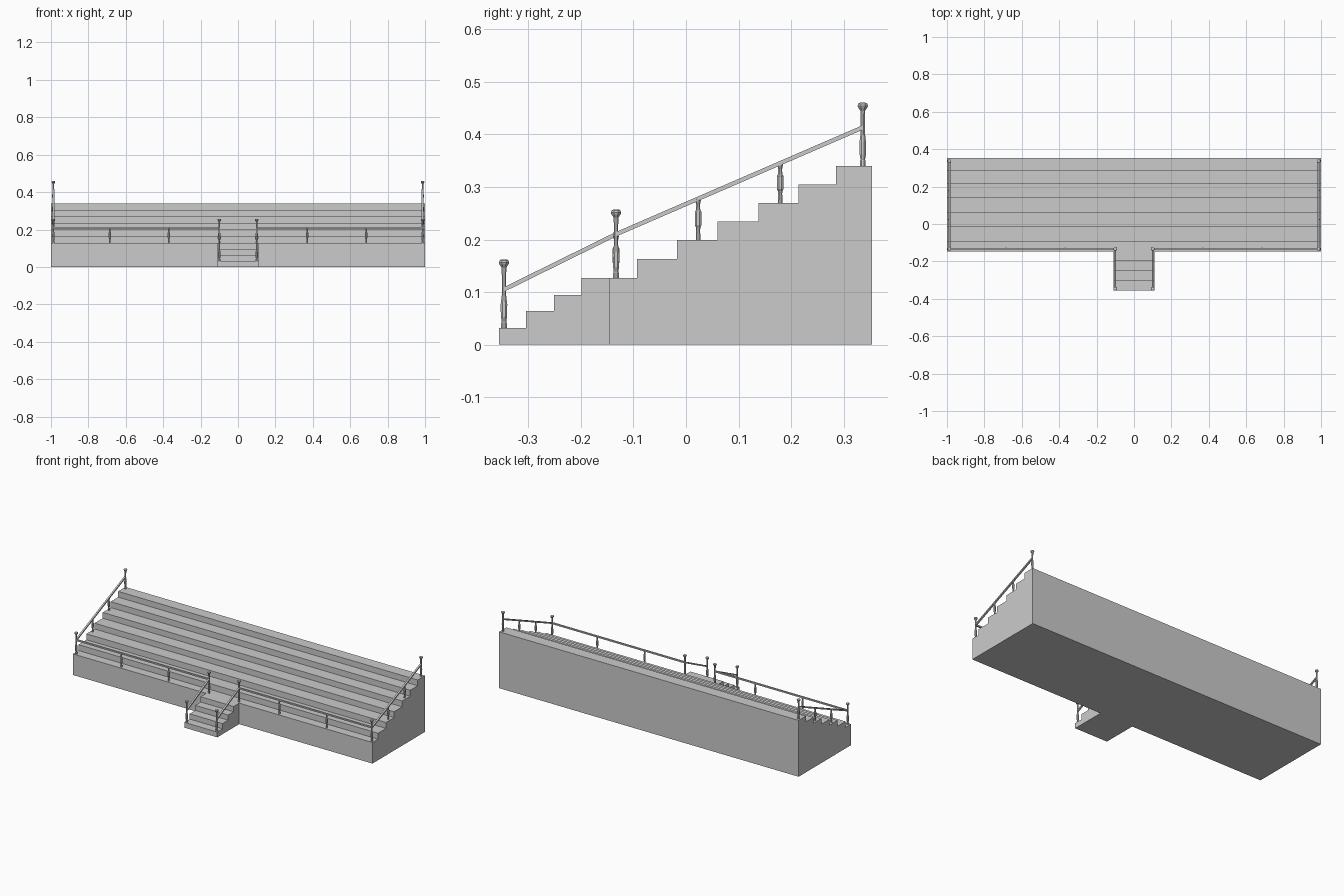
import bpy, bmesh, math
from mathutils import Vector

if "Cube" in bpy.data.objects:
    bpy.data.objects.remove(bpy.data.objects["Cube"])


def finish(name, bm):
    bmesh.ops.recalc_face_normals(bm, faces=bm.faces)
    me = bpy.data.meshes.new(name)
    bm.to_mesh(me)
    bm.free()
    ob = bpy.data.objects.new(name, me)
    bpy.context.collection.objects.link(ob)
    return ob


def extrude_profile(name, pts, half):
    # closed (y, z) outline swept along x
    bm = bmesh.new()
    face = bm.faces.new([bm.verts.new((-half, y, z)) for y, z in pts])
    geo = bmesh.ops.extrude_face_region(bm, geom=[face])["geom"]
    bmesh.ops.translate(bm, vec=(2 * half, 0, 0),
                        verts=[v for v in geo if isinstance(v, bmesh.types.BMVert)])
    return finish(name, bm)


def stair_outline(ys, zs):
    pts = [(ys[-1], 0), (ys[0], 0)]
    for i, z in enumerate(zs):
        pts += [(ys[i], z), (ys[i + 1], z)]
    return pts


def lathe(name, loc, profile, sides=8):
    bm = bmesh.new()
    rings = []
    for r, z in profile:
        rings.append([bm.verts.new((r * math.cos((k + .5) * math.tau / sides),
                                    r * math.sin((k + .5) * math.tau / sides), z))
                      for k in range(sides)])
    for a, b in zip(rings, rings[1:]):
        for k in range(sides):
            n = (k + 1) % sides
            bm.faces.new((a[k], a[n], b[n], b[k]))
    bm.faces.new(rings[0])
    bm.faces.new(rings[-1])
    ob = finish(name, bm)
    ob.location = loc
    return ob


def newel(name, x, y, z, h):
    # tall post with flared cap
    lathe(name, (x, y, z), [
        (.006, 0), (.006, .009), (.0047, .012), (.0065, .022), (.0068, .045),
        (.0045, .062), (.0045, h - .03), (.005, h - .015), (.0095, h - .009),
        (.0107, h - .006), (.0095, h - .002), (.006, h)])


def baluster(name, x, y, z, h):
    # short turned post under the rail
    lathe(name, (x, y, z), [
        (.0048, 0), (.0042, h * .25), (.0048, h * .32), (.0068, h * .36),
        (.0068, h * .7), (.0045, h * .74), (.004, h * .88), (.006, h)])


def rail(name, a, b, w=.010, t=.008):
    a, b = Vector(a), Vector(b)
    d = b - a
    bm = bmesh.new()
    bmesh.ops.create_cube(bm, size=1)
    bmesh.ops.scale(bm, vec=(w, d.length, t), verts=bm.verts)
    ob = finish(name, bm)
    ob.location = (a + b) / 2
    if abs(d.x) > 1e-6:
        ob.rotation_euler = (0, 0, math.pi / 2)
    else:
        ob.rotation_euler = (math.atan2(d.z, d.y), 0, 0)
    return ob


# Tiered stand
extrude_profile("tiered_stand", stair_outline(
    [-.146, -.093, -.017, .060, .138, .214, .285, .354],
    [.127, .163, .199, .234, .269, .305, .340]), 1.0)

# Entrance stairs
extrude_profile("entrance_stairs", stair_outline(
    [-.355, -.304, -.251, -.199, -.146], [.032, .064, .095, .127]), .11)

for s, side in ((-1, "left"), (1, "right")):
    xi, xo, yf = s * .10, s * .987, -.133
    # Capped posts
    newel(side + "_stair_post", xi, -.346, .032, .13)
    newel(side + "_gate_post", xi, yf, .127, .13)
    newel(side + "_corner_post", xo, yf, .127, .13)
    newel(side + "_top_post", xo, .336, .340, .12)
    # Handrails
    rail(side + "_stair_rail", (xi, -.346, .105), (xi, yf, .210))
    rail(side + "_front_rail", (xi, yf, .210), (xo, yf, .210))
    rail(side + "_side_rail", (xo, yf, .210), (xo, .336, .413))
    # Balusters
    for i, x in enumerate((.37, .685)):
        baluster(f"{side}_front_baluster_{i}", s * x, yf, .127, .08)
    for i, (y, z, h) in enumerate(((.023, .199, .077), (.179, .269, .074))):
        baluster(f"{side}_side_baluster_{i}", xo, y, z, h)
